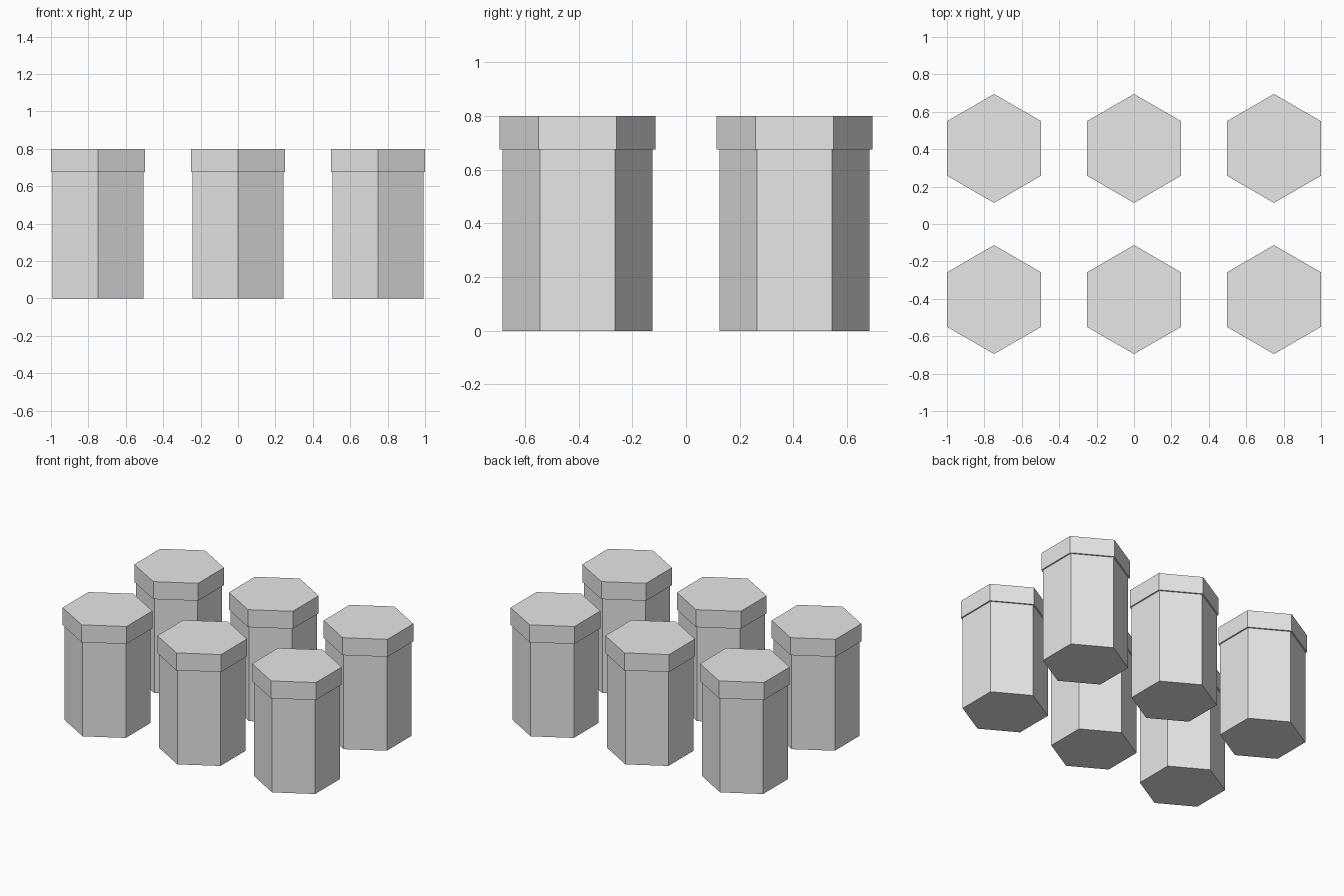
import bpy
from math import pi

cube = bpy.data.objects.get("Cube")
if cube:
    bpy.data.objects.remove(cube, do_unlink=True)

grey = bpy.data.materials.new("light_grey")
grey.use_nodes = True
grey.diffuse_color = (0.8, 0.8, 0.8, 1)
grey.node_tree.nodes["Principled BSDF"].inputs["Base Color"].default_value = grey.diffuse_color


def hex_prism(name, radius, x, y, bottom, top):
    """Flat-shaded six-sided prism with corners pointing to the front and back."""
    bpy.ops.mesh.primitive_cylinder_add(
        vertices=6, radius=radius, depth=top - bottom,
        location=(x, y, (bottom + top) / 2))
    prism = bpy.context.object
    # Keep a corner on the y axis
    if abs(max(v.co.y for v in prism.data.vertices) - radius) > 0.001:
        prism.rotation_euler.z = pi / 6
    prism.name = name
    prism.data.materials.append(grey)


SPACING_X, ROW_Y = 0.748, 0.404
LID_BOTTOM, HEIGHT = 0.675, 0.8

# Two rows of three lidded hexagonal columns
for row, y in (("front", -ROW_Y), ("back", ROW_Y)):
    for side, step in (("right", -1), ("middle", 0), ("left", 1)):
        x = step * SPACING_X
        hex_prism(f"{row}_{side}_column", 0.28, x, y, 0, LID_BOTTOM)
        hex_prism(f"{row}_{side}_lid", 0.291, x, y, LID_BOTTOM, HEIGHT)
